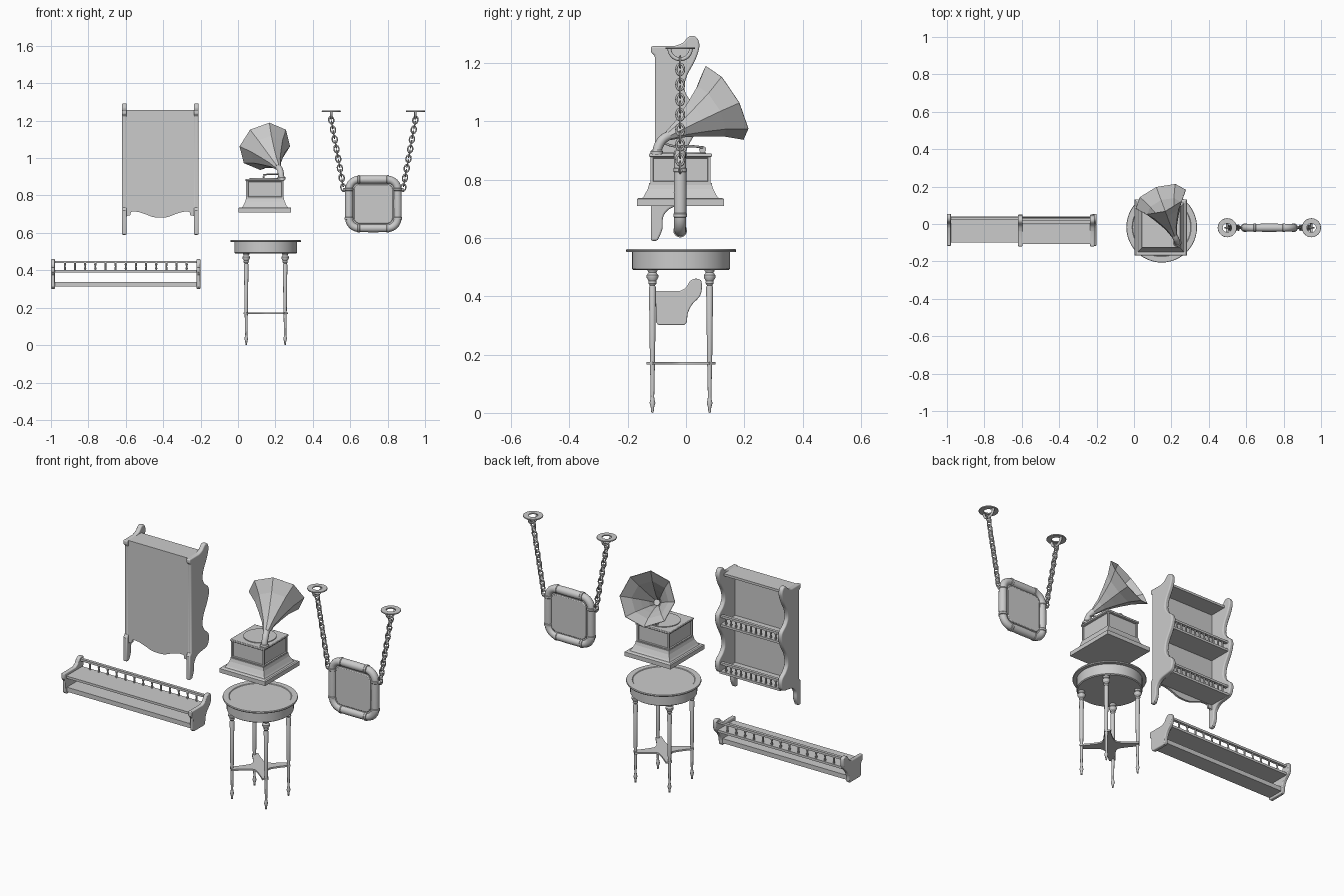
import bpy, bmesh, math
from math import sin, cos, pi
from mathutils import Vector as V, Matrix as M

if "Cube" in bpy.data.objects:
    bpy.data.objects.remove(bpy.data.objects["Cube"])


def finish(name, bm, smooth=35):
    bmesh.ops.remove_doubles(bm, verts=bm.verts, dist=1e-5)
    bmesh.ops.recalc_face_normals(bm, faces=bm.faces)
    me = bpy.data.meshes.new(name)
    bm.to_mesh(me)
    bm.free()
    return link(name, me, smooth)


def link(name, me, smooth=35):
    ob = bpy.data.objects.new(name, me)
    bpy.context.collection.objects.link(ob)
    if smooth:
        bpy.ops.object.select_all(action='DESELECT')
        ob.select_set(True)
        bpy.context.view_layer.objects.active = ob
        bpy.ops.object.shade_smooth_by_angle(angle=math.radians(smooth))
    return ob


def bevel(ob, w, seg=3):
    b = ob.modifiers.new("bevel", 'BEVEL')
    b.width, b.segments, b.limit_method, b.angle_limit = w, seg, 'ANGLE', math.radians(50)
    return ob


def box(name, x0, x1, y0, y1, z0, z1):
    bm = bmesh.new()
    bmesh.ops.create_cube(bm, size=1, matrix=M.Translation(((x0+x1)/2, (y0+y1)/2, (z0+z1)/2))
                          @ M.Diagonal((x1-x0, y1-y0, z1-z0, 1)))
    return finish(name, bm)


def prism(name, pts, place, depth):
    """Extrude a 2D outline; place maps (u, v) to a 3D point, depth is a vector."""
    bm = bmesh.new()
    f = bm.faces.new([bm.verts.new(place(u, v)) for u, v in pts])
    r = bmesh.ops.extrude_face_region(bm, geom=[f])
    bmesh.ops.translate(bm, vec=depth, verts=[g for g in r['geom'] if isinstance(g, bmesh.types.BMVert)])
    return finish(name, bm)


def lathe(name, prof, n=32, mat=M(), turn=0.0, smooth=35, caps=True):
    bm = bmesh.new()
    rings = [[bm.verts.new(mat @ V((r*cos(turn+2*pi*i/n), r*sin(turn+2*pi*i/n), z))) for i in range(n)]
             for r, z in prof]
    for a, b in zip(rings, rings[1:]):
        for i in range(n):
            bm.faces.new((a[i], a[(i+1) % n], b[(i+1) % n], b[i]))
    if caps:
        for k in (0, -1):
            if prof[k][0] > 1e-4:
                bm.faces.new(rings[k])
    return finish(name, bm, smooth)


def tube(name, pts, r, res=4):
    cu = bpy.data.curves.new(name, 'CURVE')
    cu.dimensions, cu.bevel_depth, cu.bevel_resolution, cu.use_fill_caps = '3D', r, res, True
    s = cu.splines.new('POLY')
    s.points.add(len(pts)-1)
    for p, q in zip(s.points, pts):
        p.co = (*q, 1)
    tmp = bpy.data.objects.new("tmp", cu)
    bpy.context.collection.objects.link(tmp)
    bpy.context.view_layer.update()
    me = bpy.data.meshes.new_from_object(tmp.evaluated_get(bpy.context.evaluated_depsgraph_get()))
    bpy.data.objects.remove(tmp)
    return link(name, me, 50)


def spline(p, n=5):
    """Catmull-Rom through points."""
    p = [V(q) for q in p]
    e = [p[0]] + p + [p[-1]]
    out = []
    for a, b, c, d in zip(e, e[1:], e[2:], e[3:]):
        for k in range(n):
            t = k/n
            out.append((b*2 + (c-a)*t + (a*2-b*5+c*4-d)*t*t + (b*3-a-c*3+d)*t**3)/2)
    return out + [p[-1]]


def gallery(name, x0, x1, y, z, h, n):
    box(name+"_rail", x0, x1, y-.008, y+.008, z+h-.012, z+h)
    prof = [(.004, 0), (.006, h*.25), (.004, h*.45), (.006, h*.65), (.004, h)]
    for i in range(n):
        x = x0 + (x1-x0)*(i+1)/(n+1)
        lathe(name+"_spindle", prof, 8, M.Translation((x, y, z-.002)))


# ---- tall wall shelf ----
tall = [(-.12, .59), (-.12, .72), (-.107, .735), (-.107, 1.225), (-.12, 1.235), (-.12, 1.257)] + spline(
    [(-.04, 1.257), (-.012, 1.268), (.012, 1.291), (.036, 1.287), (.046, 1.257), (.032, 1.21), (.003, 1.155),
     (-.005, 1.11), (.012, 1.075), (.045, 1.045), (.05, 1.01), (.035, .965), (.003, .905), (-.005, .855),
     (.012, .82), (.045, .79), (.05, .755), (.03, .72), (-.045, .705), (-.077, .675), (-.081, .63), (-.098, .59)])
for x in (-.62, -.235):
    bevel(prism("tall_shelf_side", tall, lambda u, v: (x, u, v), (.025, 0, 0)), .007)
edge = spline([(-.185, .665), (-.178, .69), (-.16, .695), (-.155, .712), (-.12, .712), (-.08, .7), (-.04, .685), (0, .681)])
apron = [(p.x, p.y) for p in edge] + [(-p.x, p.y) for p in reversed(edge[:-1])]
prism("tall_shelf_back", apron + [(.185, 1.25), (-.185, 1.25)], lambda u, v: (u-.415, -.106, v), (0, .012, 0))
box("tall_shelf_top", -.6, -.23, -.107, .005, 1.243, 1.256)
for z in (.975, .715):
    box("tall_shelf_board", -.6, -.23, -.1, .035, z, z+.013)
    gallery("tall_shelf_gallery", -.597, -.233, .025, z+.013, .048, 11)

# ---- long low shelf ----
low = [(-.095, .301), (-.102, .31), (-.104, .375), (-.117, .39), (-.117, .418)] + spline(
    [(-.02, .418), (.0, .43), (.015, .453), (.035, .46), (.053, .45), (.05, .405), (.02, .37), (.006, .34), (.003, .312), (-.006, .301)])
for x in (-1.0, -.222):
    bevel(prism("low_shelf_end", low, lambda u, v: (x, u, v), (.021, 0, 0)), .006)
box("low_shelf_board", -.98, -.22, -.1, .04, .389, .402)
box("low_shelf_lower_board", -.98, -.22, -.095, -.003, .313, .338)
gallery("low_shelf_gallery", -.98, -.22, .03, .4, .05, 13)

# ---- round table ----
TX, TY = .148, -.017
lathe("table_top", [(0, .49), (.163, .49), (.168, .494), (.168, .551), (.187, .551), (.189, .556), (.187, .561),
                    (.158, .561), (.155, .558), (0, .558)], 48, M.Translation((TX, TY, 0)))
leg = [(0, 0), (.004, .002), (.006, .02), (.010, .034), (.007, .046), (.006, .055), (.009, .2), (.012, .43), (.009, .437),
       (.014, .444), (.013, .452), (.02, .464), (.02, .472), (.013, .481), (.017, .487), (.017, .495)]
for sx in (-1, 1):
    for sy in (-1, 1):
        lathe("table_leg", leg, 16, M.Translation((TX+sx*.104, TY+sy*.098, 0)))
star = []
for k in range(4):
    for d, r in [(-45, .052), (-32, .056), (-20, .073), (-11, .105), (-6, .152), (6, .152), (11, .105), (20, .073), (32, .056)]:
        a = math.radians(45+90*k+d)
        star.append((r*cos(a), r*sin(a)))
prism("table_stretcher", star, lambda u, v: (TX+u, TY+v, .166), (0, 0, .009))

# ---- gramophone ----
GX, GY = .144, -.019
q = math.sqrt(2)
base = [(.149, .71), (.149, .733), (.143, .737), (.13, .737), (.124, .745), (.112, .768), (.108, .782), (.108, .788), (.098, .788)]
lathe("player_base", [(r*q, z) for r, z in base], 4, M.Translation((GX, GY, 0)) @ M.Diagonal((.94, 1, 1, 1)), pi/4, 0)
bm = bmesh.new()
bmesh.ops.create_cube(bm, size=1, matrix=M.Translation((GX, GY, .834)) @ M.Diagonal((.2, .207, .1, 1)))
bm.normal_update()
sides = [f for f in bm.faces if abs(f.normal.z) < .5]
bmesh.ops.inset_individual(bm, faces=sides, thickness=.013, depth=0)
bmesh.ops.inset_individual(bm, faces=sides, thickness=.003, depth=-.006)
finish("player_case", bm, 0)
bevel(box("player_lid", GX-.104, GX+.104, GY-.108, GY+.108, .878, .889), .003, 2)
lathe("turntable", [(0, .888), (.083, .888), (.083, .893), (0, .893)], 40, M.Translation((GX, GY+.005, 0)))

# octagonal horn on a bent neck
small, mouth = V((.213, -.055, .953)), V((.143, .133, 1.063))
d = mouth-small
rot = d.to_track_quat('Z', 'Y').to_matrix().to_4x4()
L = d.length
horn = lathe("horn", [(.016, -.005), (.034, L*.22), (.064, L*.48), (.097, L*.74), (.143, L)], 8,
             M.Translation(small) @ rot, pi/2, 0, caps=False)
s = horn.modifiers.new("thickness", 'SOLIDIFY')
s.thickness, s.offset = .003, 0
neck = spline([(.232, -.1, .885), (.23, -.096, .91), (.225, -.08, .937), small, small+d*.06], 6)
tube("horn_neck", neck, .016)
lathe("neck_collar", [(.022, .885), (.022, .896), (.017, .902)], 24, M.Translation((.232, -.1, 0)))
tube("tone_arm", spline([(.228, -.075, .925), (.21, -.04, .914), (.17, .02, .914), (.14, .055, .909), (.136, .06, .895)]), .004)
lathe("sound_box", [(.012, -.004), (.012, .004)], 16, M.Translation((.138, .057, .903)) @ M.Rotation(pi/2, 4, 'Y'))

# ---- hanging frame ----
FX, FY, FZ = .7235, -.02, .755
panel = []
for k in range(4):
    for i in range(7):
        a = k*pi/2 + i*pi/12
        panel.append(((.085 if k in (0, 3) else -.085)+.035*cos(a), (.085 if k < 2 else -.085)+.035*sin(a)))
prism("frame_panel", panel, lambda u, v: (FX+u, FY-.006, FZ+v), (0, .012, 0))
bevel(prism("frame_panel_raised", [(u*.87, v*.87) for u, v in panel], lambda u, v: (FX+u, FY-.011, FZ+v), (0, .022, 0)), .004, 2)
for k in range(4):
    R = M.Translation((FX, FY, FZ)) @ M.Rotation(k*pi/2, 4, 'Y')
    side = R @ M.Translation((.13, 0, 0))
    lathe("frame_side_tube", [(.019, -.085), (.0235, -.083), (.0235, -.073), (.021, -.07), (.022, 0), (.021, .07),
                              (.0235, .073), (.0235, .083), (.019, .085)], 24, side)
    tube("frame_corner", [R @ V((.076+.054*cos(i*pi/16), 0, .076+.054*sin(i*pi/16))) for i in range(9)], .0205)

# ---- chains and ceiling plates ----
bpy.ops.mesh.primitive_torus_add(major_segments=16, minor_segments=8, major_radius=.0135, minor_radius=.0036)
first = bpy.context.object
link_mesh = first.data
bpy.data.objects.remove(first)
link_mesh.transform(M.Diagonal((1, 1, 1.4, 1)) @ M.Rotation(pi/2, 4, 'X'))
for sx in (-1, 1):
    top, end = V((FX+sx*.225, FY, 1.203)), V((FX+sx*.16, FY, .842))
    aim = (top-end).to_track_quat('Z', 'Y').to_euler()
    turn = M.Rotation(math.atan2(top.x-end.x, top.z-end.z), 4, 'Y')
    for i in range(15):
        ob = link("chain_link", link_mesh, 50 if i == 0 else 0)
        ob.matrix_world = M.Translation(top.lerp(end, i/14)) @ turn @ M.Rotation(pi/2*(i % 2), 4, 'Z')
    cx = FX+sx*.225
    lathe("ceiling_plate", [(.024, 1.247), (.05, 1.247), (.051, 1.25), (.05, 1.253), (.024, 1.253), (.024, 1.247)], 32,
          M.Translation((cx, FY, 0)), caps=False)
    tube("plate_hook", [(cx, FY+.037*cos(pi+i*pi/14), 1.249+.037*sin(pi+i*pi/14)) for i in range(15)], .0065)
    tube("frame_eyelet", [(FX+sx*.148, FY, .83), (FX+sx*.163, FY, .832)], .008)
